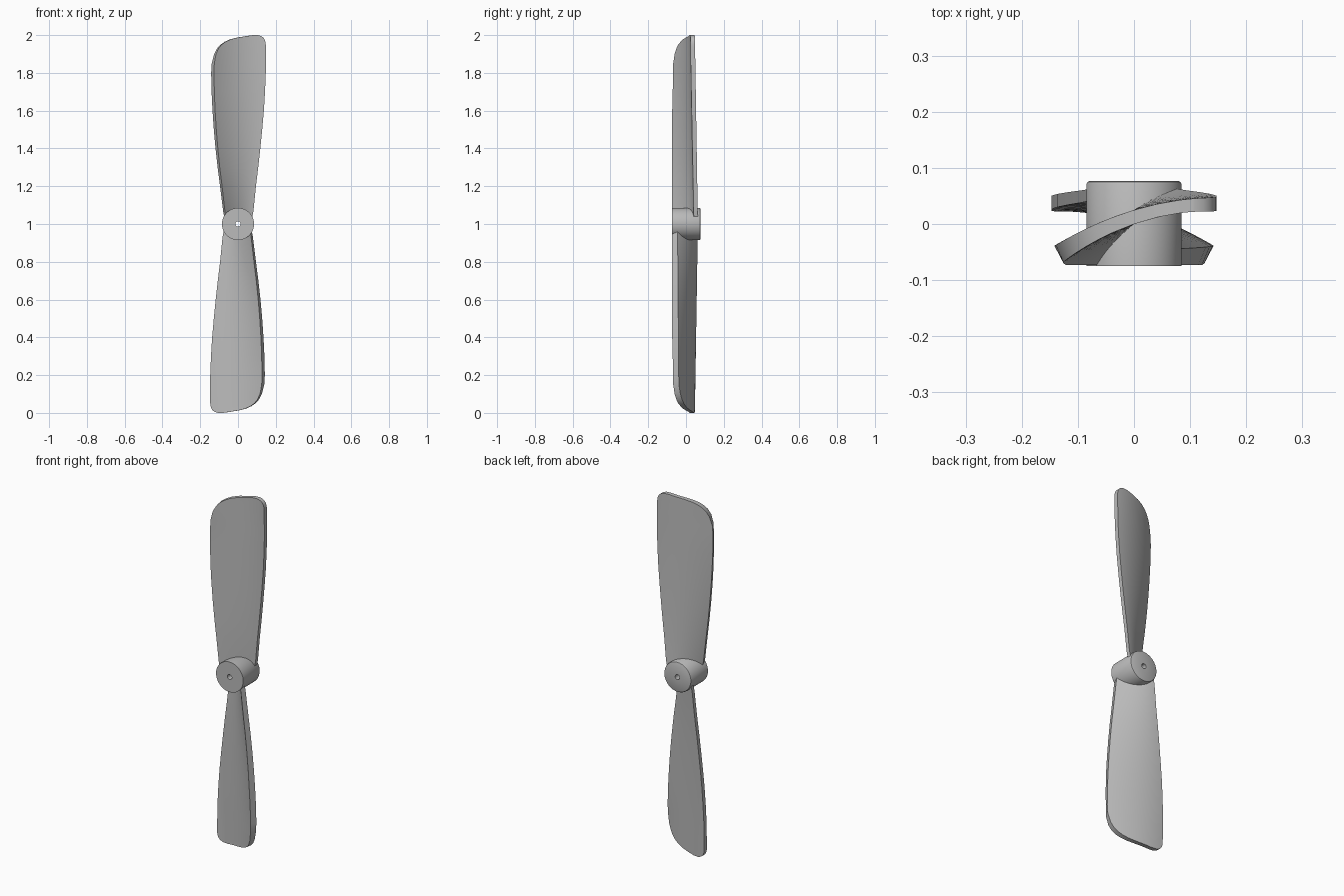
import bpy, bmesh, math

cube = bpy.data.objects.get("Cube")
if cube:
    bpy.data.objects.remove(cube)

grey = bpy.data.materials.new("plain grey")
grey.use_nodes = True
grey.diffuse_color = (0.5, 0.5, 0.5, 1)
grey.node_tree.nodes["Principled BSDF"].inputs["Base Color"].default_value = grey.diffuse_color


def finish(bm, name, angle):
    bmesh.ops.recalc_face_normals(bm, faces=bm.faces)
    mesh = bpy.data.meshes.new(name)
    bm.to_mesh(mesh)
    bm.free()
    mesh.materials.append(grey)
    obj = bpy.data.objects.new(name, mesh)
    bpy.context.collection.objects.link(obj)
    obj.location.z = 1
    bpy.ops.object.select_all(action="DESELECT")
    obj.select_set(True)
    bpy.context.view_layer.objects.active = obj
    bpy.ops.object.shade_smooth_by_angle(angle=math.radians(angle))
    return obj


def skin(bm, rings, closed):
    """Join neighbouring vertex rings with quads."""
    pairs = list(zip(rings, rings[1:]))
    if closed:
        pairs.append((rings[-1], rings[0]))
    for a, b in pairs:
        for i in range(len(a)):
            j = (i + 1) % len(a)
            bm.faces.new((a[i], a[j], b[j], b[i]))


def lerp(a, b, t):
    return a + (b - a) * t


def through(x, left, right):
    """Curve through the left point, the origin and the right point."""
    sl, sr = left[1] / left[0], right[1] / right[0]
    bend = (sr - sl) / (right[0] - left[0])
    return x * (sl + bend * (x - left[0]))


# Hub: a turned profile (radius, depth) with a bore and a rounded back rim
profile = [(.014, -.075), (.085, -.075), (.085, .071), (.083, .075),
           (.079, .077), (.014, .077)]
bm = bmesh.new()
sides = 64
rings = []
for i in range(sides):
    a = 2 * math.pi * i / sides
    rings.append([bm.verts.new((r * math.cos(a), y, r * math.sin(a))) for r, y in profile])
skin(bm, rings, True)
finish(bm, "hub", 30)

# Blade outline: (height above hub centre, leading x, trailing x)
outline = [(.03, -.072, .074), (.07, -.079, .082), (.2, -.095, .095), (.3, -.108, .107),
           (.4, -.119, .118), (.5, -.128, .128), (.6, -.135, .137), (.7, -.140, .143),
           (.8, -.142, .147), (.85, -.139, .147), (.9, -.126, .147), (.93, -.110, .147),
           (.95, -.092, .147), (.965, -.070, .145), (.977, -.044, .141),
           (.987, -.005, .134), (.994, .040, .124), (1.0, .078, .107)]
COLS = 16


def make_blade(name):
    bm = bmesh.new()
    rings = []
    for z, xl, xr in outline:
        # Untrimmed chord, so the twist stays even across the rounded tip
        full_l = min(xl, -.14) if z > .8 else xl
        full_r = .147 if z > .8 else xr
        inset = lerp(.009, .017, z)
        lead = -.073 if z < .6 else lerp(-.073, -.063, (z - .6) / .4)
        f_ends = (full_l + inset, lead), (full_r, lerp(.042, .022, z))
        b_ends = (full_l, lerp(-.07, -.062, z)), (full_r, lerp(.038, .022, z))
        ring = []
        for i in range(COLS + 1):
            x = lerp(xl + inset * min(1, (1.02 - z) * 5), xr, i / COLS)
            ring.append(bm.verts.new((x, through(x, *f_ends), z)))
        for i in range(COLS, -1, -1):
            x = lerp(xl, xr, i / COLS)
            ring.append(bm.verts.new((x, through(x, *b_ends) + .025, z)))
        rings.append(ring)
    skin(bm, rings, False)
    # Close the root and the tip with strips between front and back
    for ring in (rings[0], rings[-1]):
        n = len(ring)
        for i in range(COLS):
            bm.faces.new((ring[i], ring[i + 1], ring[n - 2 - i], ring[n - 1 - i]))
    return finish(bm, name, 35)


make_blade("upper_blade")
make_blade("lower_blade").rotation_euler.y = math.pi
